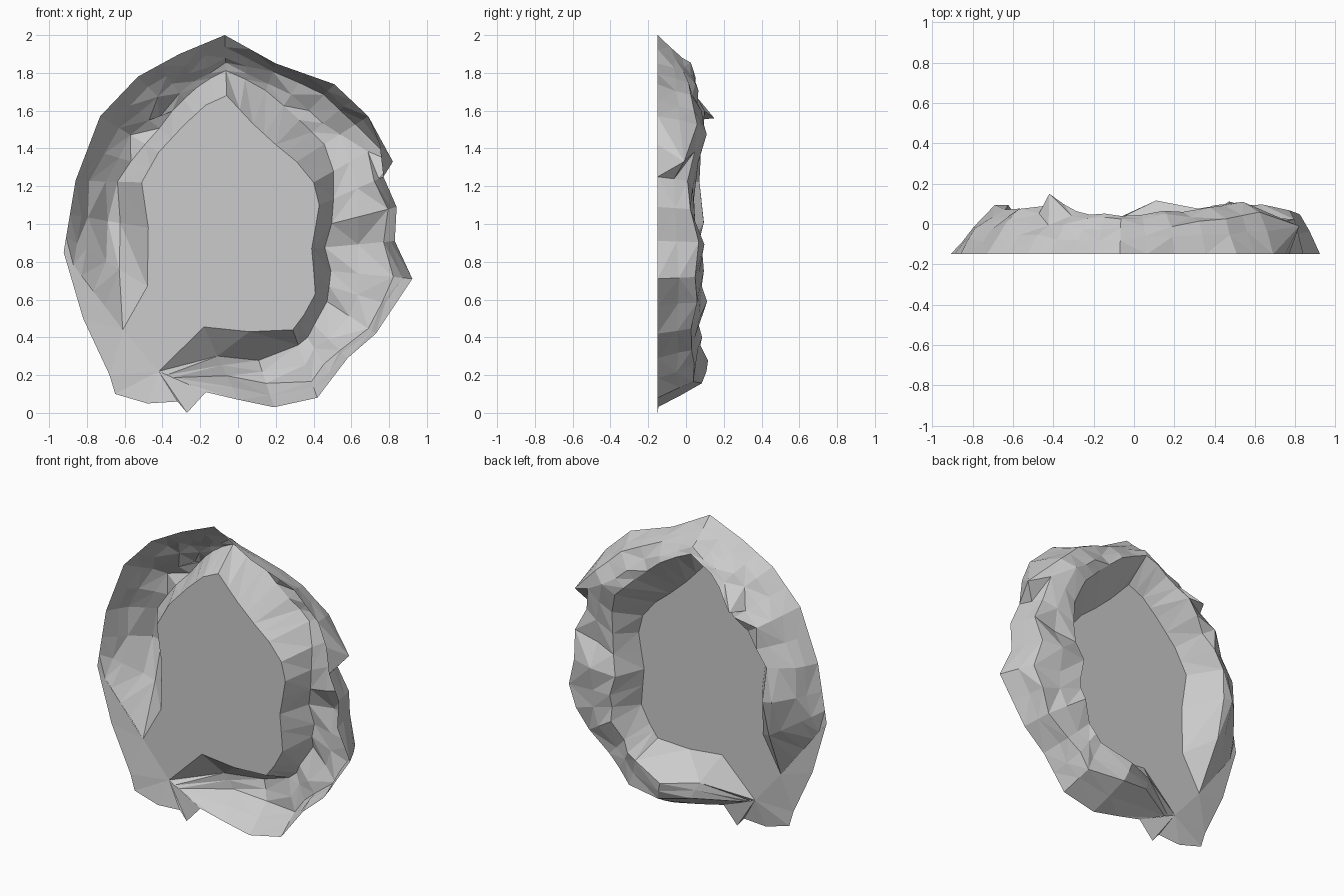
import bpy, bmesh, random
from mathutils import Vector

if "Cube" in bpy.data.objects:
    bpy.data.objects.remove(bpy.data.objects["Cube"])

random.seed(11)
BASE, FLOOR = -0.15, -0.12

# plan of the rim: outer x,z then inner x,z, running from the outlet's right side round to its left
PLAN = [
    (-0.17, 0.11, -0.42, 0.22), (0.00, 0.07, -0.18, 0.455), (0.19, 0.03, 0.06, 0.43),
    (0.42, 0.08, 0.29, 0.44), (0.58, 0.29, 0.35, 0.52), (0.73, 0.42, 0.41, 0.63),
    (0.923, 0.71, 0.40, 0.76), (0.83, 0.91, 0.39, 0.87), (0.84, 1.09, 0.41, 0.98),
    (0.77, 1.25, 0.43, 1.10), (0.75, 1.42, 0.40, 1.22), (0.69, 1.57, 0.31, 1.33),
    (0.51, 1.74, 0.20, 1.42), (0.20, 1.85, 0.08, 1.53), (-0.07, 2.00, -0.06, 1.68),
    (-0.31, 1.90, -0.17, 1.63), (-0.53, 1.78, -0.28, 1.53), (-0.73, 1.57, -0.42, 1.38),
    (-0.86, 1.23, -0.51, 1.22), (-0.89, 1.05, -0.475, 0.98), (-0.91, 0.93, -0.48, 0.67),
    (-0.923, 0.85, -0.61, 0.44)]

# rim section: outer shoulder (fraction across, y) then inner shoulder (fraction, y)
SECTION = [
    (0.7, -0.125, 0.95, -0.12), (0.30, 0.02, 0.62, 0.03), (0.32, 0.07, 0.62, 0.11),
    (0.25, 0.05, 0.76, 0.08), (0.20, 0.04, 0.75, 0.08), (0.15, 0.03, 0.78, 0.10),
    (0.20, 0.05, 0.82, 0.08), (0.12, 0.05, 0.82, 0.08), (0.12, 0.01, 0.82, 0.04),
    (0.12, 0.02, 0.78, 0.06), (0.15, 0.04, 0.72, 0.07), (0.18, 0.05, 0.64, 0.09),
    (0.20, 0.02, 0.58, 0.07), (0.15, 0.00, 0.45, 0.05), (0.38, -0.01, 0.58, 0.04),
    (0.40, -0.01, 0.65, 0.04), (0.40, 0.01, 0.75, 0.10), (0.32, 0.00, 0.75, 0.06),
    (0.18, -0.02, 0.65, 0.07), (0.24, -0.01, 0.66, 0.08), (0.24, -0.04, 0.66, 0.02),
    (0.3, -0.14, 0.7, -0.125)]

# shore of the outlet along the base
OUTLET = [(-0.82, 0.50), (-0.68, 0.20), (-0.65, 0.10), (-0.48, 0.05),
          (-0.32, 0.06), (-0.27, 0.00)]


def finish(bm, name):
    bm.normal_update()
    bmesh.ops.triangulate(bm, faces=bm.faces[:], ngon_method='BEAUTY')
    bmesh.ops.recalc_face_normals(bm, faces=bm.faces[:])
    if sum(f.normal.y * f.calc_area() for f in bm.faces) < 0:
        bmesh.ops.reverse_faces(bm, faces=bm.faces[:])
    me = bpy.data.meshes.new(name)
    bm.to_mesh(me)
    bm.free()
    ob = bpy.data.objects.new(name, me)
    bpy.context.collection.objects.link(ob)
    return ob


def polygon(bm, points):
    bm.faces.new([bm.verts.new(p) for p in points])


# extra stations where the outer edge is long, keeping the two end tapers straight
rows = [p + s for p, s in zip(PLAN, SECTION)]
stations = []
for n, (a, b) in enumerate(zip(rows, rows[1:])):
    stations.append(a)
    span = (Vector(a[:2]) - Vector(b[:2])).length
    if span > 0.24 and 0 < n < len(rows) - 2:
        stations.append(tuple((p + q) / 2 for p, q in zip(a, b)))
stations.append(rows[-1])

# rocky rim: open-backed ridge lofted through the jittered sections
bm = bmesh.new()
cols = []
for i, (ox, oz, ix, iz, fa, ya, fb, yb) in enumerate(stations):
    rough = 0 if i in (0, len(stations) - 1) else 1
    crest = max(ya, yb) - 0.01
    col = []
    for f, y, r in ((0, BASE, 0),
                    (fa * 0.55, BASE + (ya - BASE) * 0.55, 0.015),
                    (fa, ya, 0.02),
                    ((fa + fb) / 2, crest, 0.03),
                    (fb, yb, 0.02),
                    (1, FLOOR, 0)):
        r *= rough
        f += random.uniform(-r, r) * 1.5
        y = min(y + random.uniform(-r, r), 0.13)
        col.append(bm.verts.new((ox + (ix - ox) * f, y, oz + (iz - oz) * f)))
    cols.append(col)

# tallest crag and the side spike
for target in ((-0.42, 0.15, 1.56), (0.82, -0.01, 1.33)):
    goal = Vector(target)
    near = min((v for c in cols for v in c[1:4]),
               key=lambda v: (v.co - goal).length)
    near.co = goal

for a, b in zip(cols, cols[1:]):
    for k in range(len(a) - 1):
        quad = [a[k], a[k + 1], b[k + 1], b[k]]
        s = random.randint(0, 1)
        q = quad[s:] + quad[:s]
        bm.faces.new((q[0], q[1], q[2]))
        bm.faces.new((q[0], q[2], q[3]))
finish(bm, "rocky_rim")

# flat pool surface inside the rim
bm = bmesh.new()
polygon(bm, [(p[2], FLOOR, p[3]) for p in stations])
finish(bm, "pool_surface")

# sloping outlet apron between the two rim ends, fanned from the pool's lip
bm = bmesh.new()
first, end = PLAN[0], PLAN[-1]
left_lip, right_lip = (end[2], FLOOR, end[3]), (first[2], FLOOR, first[3])
shore = [(x, BASE, z) for x, z in [end[:2]] + OUTLET + [first[:2]]]
for i, (a, b) in enumerate(zip(shore, shore[1:])):
    polygon(bm, (a, b, left_lip if i < 2 else right_lip))
polygon(bm, (shore[2], right_lip, left_lip))
bmesh.ops.remove_doubles(bm, verts=bm.verts[:], dist=0.0005)
finish(bm, "outlet_apron")
